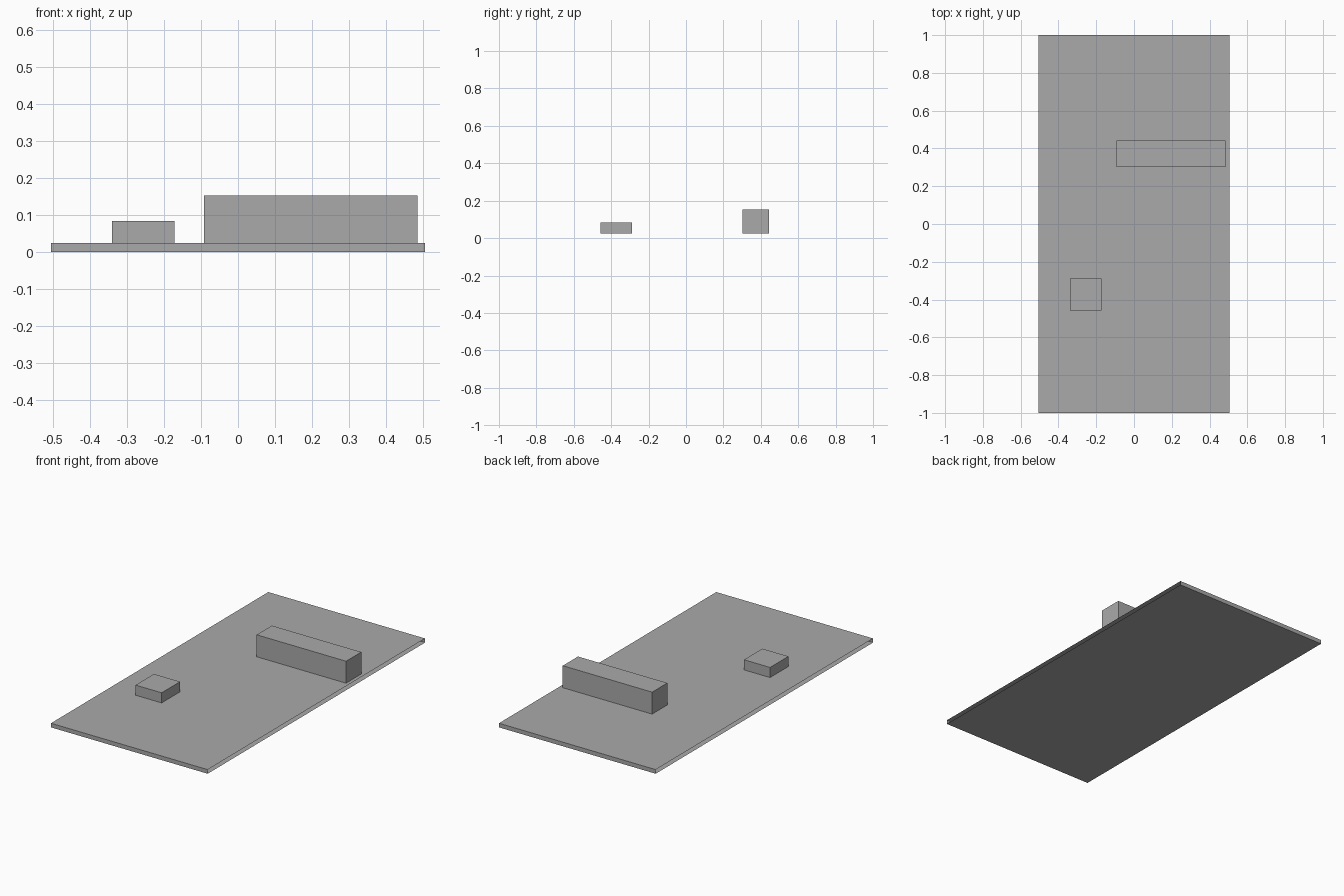
import bpy
import bmesh

old = bpy.data.objects.get("Cube")
if old:
    bpy.data.objects.remove(old, do_unlink=True)

grey = bpy.data.materials.new("plain grey")
grey.use_nodes = True
colour = (0.4, 0.4, 0.4, 1)
grey.diffuse_color = colour
grey.node_tree.nodes["Principled BSDF"].inputs["Base Color"].default_value = colour


def block(name, low, high, open_sides=False):
    """Box between two corners; open_sides leaves out its two x-facing ends."""
    bm = bmesh.new()
    bmesh.ops.create_cube(bm, size=1)
    for v in bm.verts:
        v.co = [high[i] if v.co[i] > 0 else low[i] for i in range(3)]
    bm.normal_update()
    if open_sides:
        ends = [f for f in bm.faces if abs(f.normal.x) > 0.5]
        bmesh.ops.delete(bm, geom=ends, context='FACES_ONLY')
    mesh = bpy.data.meshes.new(name)
    bm.to_mesh(mesh)
    bm.free()
    mesh.materials.append(grey)
    obj = bpy.data.objects.new(name, mesh)
    bpy.context.collection.objects.link(obj)


TOP = 0.024  # upper surface of the slab

# Thin slab, open along its two long edges
block("base_slab", (-0.505, -1, 0), (0.505, 1, TOP), open_sides=True)

# Blocks standing on the slab
block("long_block", (-0.092, 0.303, TOP), (0.484, 0.443, 0.152))
block("small_block", (-0.34, -0.457, TOP), (-0.172, -0.288, 0.083))
